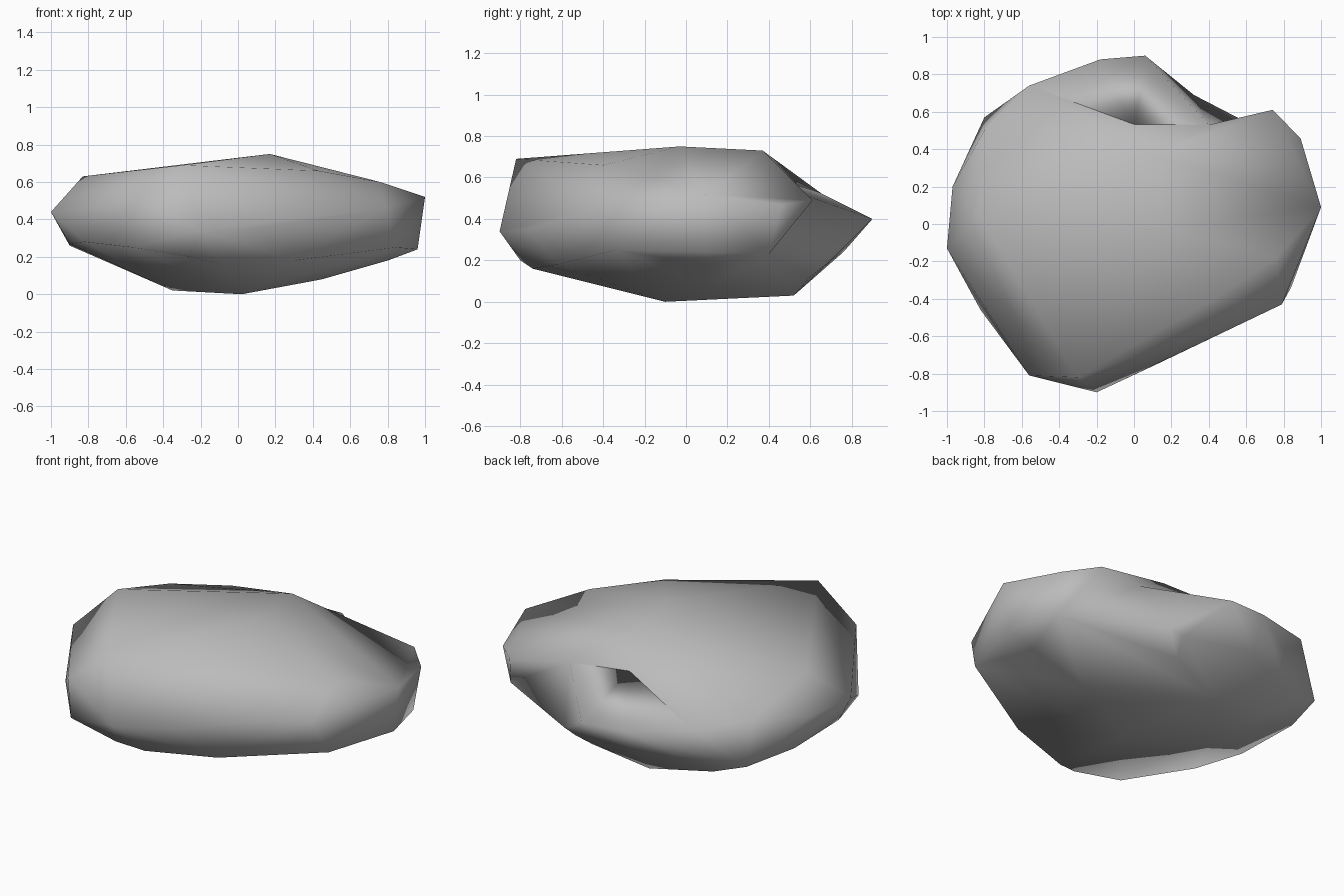
import bpy
import bmesh
from mathutils import Vector

default_cube = bpy.data.objects.get("Cube")
if default_cube:
    bpy.data.objects.remove(default_cube, do_unlink=True)

stone = bpy.data.materials.new("stone grey")
stone.use_nodes = True
stone.diffuse_color = (0.5, 0.5, 0.5, 1)
stone.node_tree.nodes["Principled BSDF"].inputs["Base Color"].default_value = stone.diffuse_color


def wrap(corners):
    """Wrap a tight faceted skin around the corners of the stone."""
    bm = bmesh.new()
    for corner in corners:
        bm.verts.new(corner)
    result = bmesh.ops.convex_hull(bm, input=bm.verts)
    spare = set(result["geom_interior"]) | set(result["geom_unused"])
    loose = [item for item in spare if isinstance(item, bmesh.types.BMVert)]
    bmesh.ops.delete(bm, geom=loose, context="VERTS")
    bmesh.ops.recalc_face_normals(bm, faces=bm.faces)
    return bm


def dent(bm, outside, bottom):
    """Replace the facets that face an outside point with a hollow reaching a bottom point."""
    bm.normal_update()
    outside = Vector(outside)
    facing = [f for f in bm.faces if f.normal.dot(outside - f.verts[0].co) > 0]
    bmesh.ops.delete(bm, geom=facing, context="FACES")
    rim = [e for e in bm.edges if e.is_boundary]
    pit = bm.verts.new(bottom)
    for edge in rim:
        bm.faces.new((edge.verts[0], edge.verts[1], pit))
    bmesh.ops.recalc_face_normals(bm, faces=bm.faces)


# Sloping top plate
top = [(-.83, .05, .63), (-.3, -.82, .69), (.43, -.4, .66),
       (.17, -.03, .75), (.1, .37, .73), (.76, -.18, .6)]

# Widest outline, going round the stone
outline = [(-1, -.13, .44), (-.56, -.81, .5), (-.2, -.9, .34), (.1, -.76, .35),
           (.79, -.43, .46), (1, .09, .52), (.89, .46, .47), (.74, .61, .49),
           (.06, .9, .4), (-.18, .88, .41), (-.56, .74, .46), (-.8, .5, .5), (-.97, .2, .45)]

# Tapering underside
underside = [(-.82, -.46, .28), (-.9, -.16, .27), (-.56, -.78, .25), (-.25, -.8, .2), (-.1, -.74, .16),
             (.3, -.62, .18), (.84, -.34, .25), (.96, .1, .24), (.88, .4, .23), (.5, .6, .25),
             (.32, .69, .22), (.24, .7, .2), (.2, .6, .12), (-.2, .76, .24), (-.6, .6, .17),
             (-.8, .57, .24), (-.9, .26, .26), (.8, .1, .18), (.45, .1, .08), (.02, -.1, 0),
             (-.35, .28, .02), (-.12, .52, .03)]

skin = wrap(top + outline + underside)

# Shallow hollow on the back slope, then the deep notch beside the shoulder
dent(skin, (-.04, .64, .595), (0, .5, .6))
dent(skin, (.4, .8, .44), (.4, .53, .53))

# Soft shading across the whole stone
for face in skin.faces:
    face.smooth = True

mesh = bpy.data.meshes.new("rock")
skin.to_mesh(mesh)
skin.free()
mesh.materials.append(stone)
bpy.context.collection.objects.link(bpy.data.objects.new("rock", mesh))
